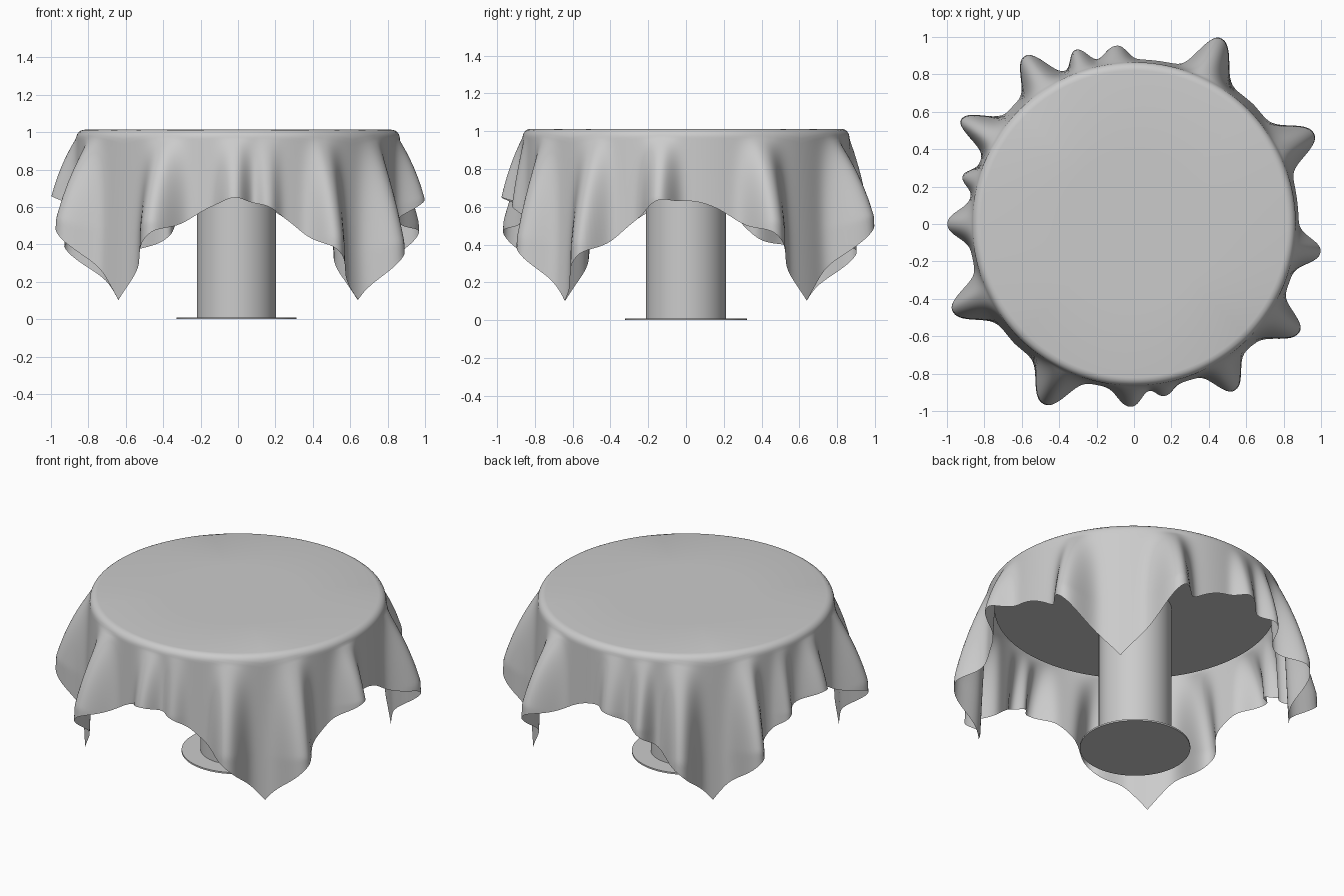
import bpy, bmesh
from math import sin, cos, pi, radians, sqrt, exp

if "Cube" in bpy.data.objects:
    bpy.data.objects.remove(bpy.data.objects["Cube"])


def smooth(obj, angle=40):
    bpy.ops.object.select_all(action='DESELECT')
    obj.select_set(True)
    bpy.context.view_layer.objects.active = obj
    bpy.ops.object.shade_smooth_by_angle(angle=radians(angle))


def cylinder(name, radius, z0, z1):
    bpy.ops.mesh.primitive_cylinder_add(vertices=96, radius=radius, depth=z1 - z0,
                                        location=(-0.008, 0, (z0 + z1) / 2))
    obj = bpy.context.object
    obj.name = name
    smooth(obj)


# Table: foot plate, column and round top
cylinder("foot_plate", 0.322, 0.0, 0.01)
cylinder("column", 0.212, 0.01, 0.94)
cylinder("table_top", 0.82, 0.94, 1.0)

# Tablecloth: a square sheet on a round top, described in polar form
TOP, FLAT, BEND = 1.013, 0.82, 0.045     # cloth height, flat radius, edge rounding
ARC = BEND * pi / 2
HALF = 1.228                             # half width of the square sheet
WALL = FLAT + BEND

# Folds: angle, outer radius at the hem, spread clockwise, spread anticlockwise
FOLDS = [(26.5, 1.07, 4.2, 5), (65, 1.09, 5, 4), (95.5, 0.96, 3, 4),
         (108.5, 0.98, 3, 2.6), (123, 1.06, 3.8, 4.2), (149, 1.07, 4.2, 3),
         (164.5, 0.95, 2.5, 2.5), (180, 1.0, 4, 4), (205.5, 1.07, 4, 5),
         (243.5, 1.07, 5, 4.5), (269, 0.98, 4, 3.2), (280, 0.935, 2.5, 3),
         (301, 1.03, 3.6, 4.5), (327, 1.045, 5, 3.6), (351.5, 1.01, 4, 3.6)]


def hem(a):
    """Length of cloth from the flat area to the hem at angle a."""
    return HALF / max(abs(cos(a)), abs(sin(a))) - FLAT + 0.02 * sin(2 * a) ** 2


def drape(a, s):
    """Point on the cloth at angle a, a length s beyond the flat area."""
    if s <= ARC:
        r, z, d = FLAT + BEND * sin(s / BEND), TOP - BEND * (1 - cos(s / BEND)), 0
    else:
        r, z, d = WALL, TOP - BEND, s - ARC
    a += 0.17 * d * sin(4 * a - pi)          # hanging corners spread sideways
    off = 0.045 * d
    for ang, rad, cw, ccw in FOLDS:
        diff = (a * 180 / pi - ang + 180) % 360 - 180
        w = exp(-0.5 * (abs(diff) / (ccw if diff > 0 else cw)) ** 2.3)
        u = min(d / (hem(radians(ang)) - ARC), 1)
        off += (rad - WALL - 0.018) * w * u * (1.4 - 0.4 * u)
    z -= sqrt(max(d * d - off * off, 0))
    return ((r + off) * cos(a), (r + off) * sin(a), z)


N, ROWS = 480, 36
bm = bmesh.new()
rings = [[bm.verts.new((r * cos(2 * pi * i / N), r * sin(2 * pi * i / N), TOP))
          for i in range(N)] for r in (0.4, FLAT)]
for k in range(1, ROWS + 1):
    rings.append([bm.verts.new(drape(2 * pi * i / N, hem(2 * pi * i / N) * k / ROWS))
                  for i in range(N)])
bm.faces.new(rings[0])
for lo, hi in zip(rings, rings[1:]):
    for i in range(N):
        j = (i + 1) % N
        bm.faces.new((lo[i], hi[i], hi[j], lo[j]))
mesh = bpy.data.meshes.new("tablecloth")
bm.to_mesh(mesh)
bm.free()
cloth = bpy.data.objects.new("tablecloth", mesh)
bpy.context.collection.objects.link(cloth)
smooth(cloth, 80)
